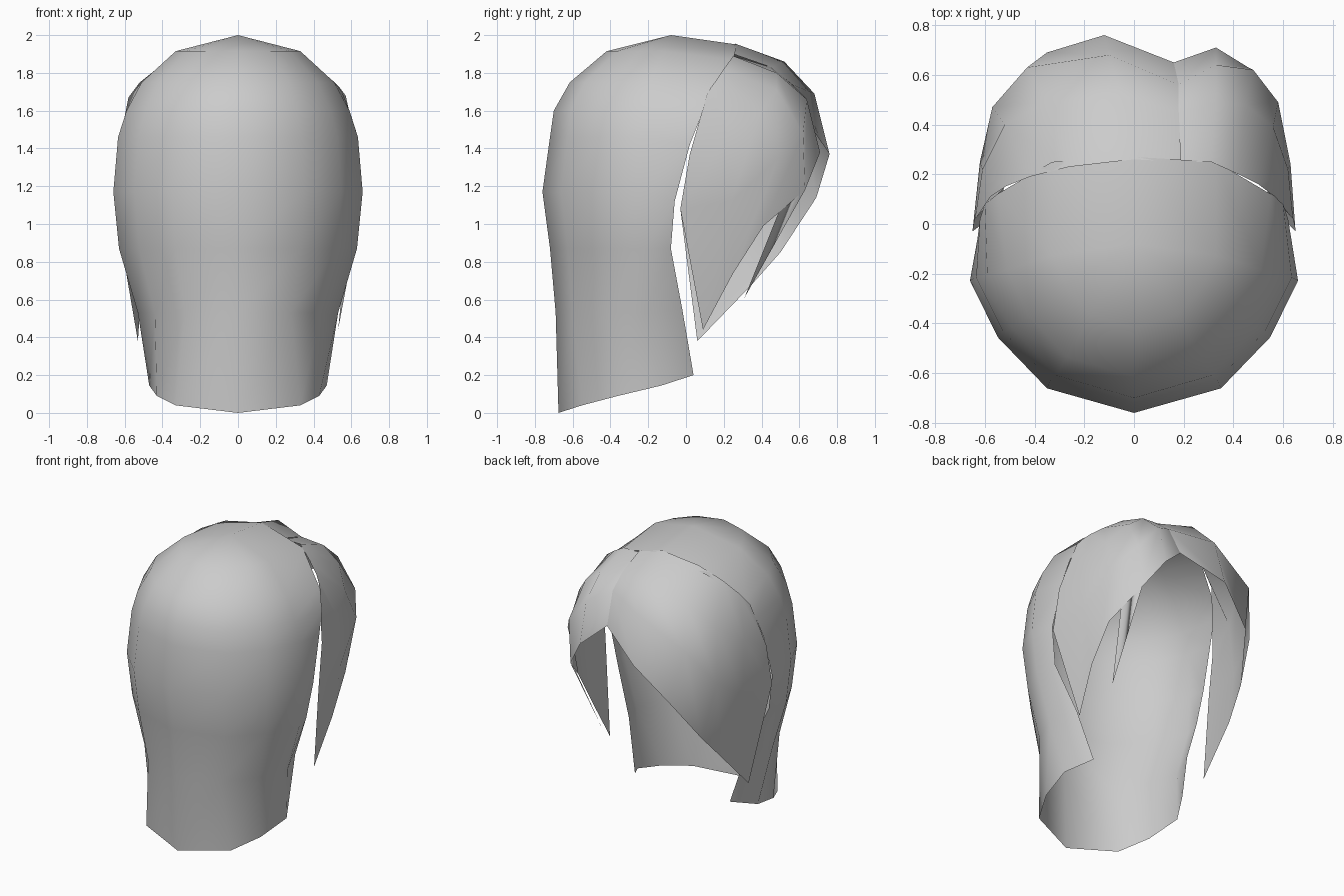
import bpy, bmesh
from mathutils import Vector


def loft(name, rows, extra=()):
    """Skin equal-length rows of points into one open, smooth shell."""
    bm = bmesh.new()
    grid = [[bm.verts.new(p) for p in row] for row in rows]
    for a, b in zip(grid, grid[1:]):
        for i in range(len(a) - 1):
            bm.faces.new((a[i], a[i + 1], b[i + 1], b[i]))
    for tri in extra:
        bm.faces.new([bm.verts.new(p) for p in tri])
    bmesh.ops.remove_doubles(bm, verts=bm.verts[:], dist=0.002)
    bmesh.ops.recalc_face_normals(bm, faces=bm.faces[:])
    bm.normal_update()
    mid = Vector((0, 0, 1))
    if sum(f.normal.dot(f.calc_center_median() - mid) for f in bm.faces) < 0:
        bmesh.ops.reverse_faces(bm, faces=bm.faces[:])
    for f in bm.faces:
        f.smooth = True
    me = bpy.data.meshes.new(name)
    bm.to_mesh(me)
    bm.free()
    ob = bpy.data.objects.new(name, me)
    bpy.context.collection.objects.link(ob)
    return ob


# Back hair: half-rings (z, half width, back y, front edge point), mirrored in x
rings = [
    (0.53, 0.53, -0.69, (0.46, -0.02, 0.55)),
    (0.87, 0.63, -0.72, (0.59, -0.08, 0.87)),
    (1.17, 0.66, -0.76, (0.63, -0.06, 1.12)),
    (1.46, 0.635, -0.72, (0.62, 0.02, 1.42)),
    (1.60, 0.59, -0.70, (0.60, 0.08, 1.57)),
    (1.75, 0.51, -0.615, (0.55, 0.12, 1.70)),
    (1.915, 0.33, -0.42, (0.33, 0.25, 1.87)),
]
half_rows = [[(0, -0.675, 0), (0.33, -0.55, 0.04), (0.43, -0.36, 0.09),
              (0.47, -0.13, 0.145), (0.37, 0.04, 0.2)]]
for z, w, yb, edge in rings:
    half_rows.append([(w * fx, yb * fy, z) for fx, fy in
                      ((0, 1), (0.53, 0.87), (0.83, 0.6), (1, 0.3))] + [edge])
half_rows.append([(0, -0.08, 2.0)] * 4 + [(0, 0.27, 1.95)])
full = [[(-x, y, z) for x, y, z in reversed(r[1:])] + r for r in half_rows]
loft("back_hair", full)

# Wide swept fringe: locks from the parting round to the left side, top to tip
wide_locks = [
    [(0.19, 0.25, 1.90), (0.18, 0.45, 1.83), (0.18, 0.56, 1.74), (0.16, 0.65, 1.53)],
    [(0.0, 0.26, 1.955), (-0.05, 0.52, 1.86), (-0.10, 0.68, 1.69), (-0.12, 0.76, 1.37)],
    [(-0.26, 0.23, 1.91), (-0.35, 0.49, 1.76), (-0.43, 0.63, 1.50), (-0.35, 0.69, 1.14)],
    [(-0.42, 0.19, 1.83), (-0.52, 0.40, 1.60), (-0.57, 0.47, 1.25), (-0.47, 0.50, 0.85)],
    [(-0.52, 0.15, 1.75), (-0.61, 0.22, 1.47), (-0.62, 0.25, 1.10), (-0.51, 0.34, 0.67)],
    [(-0.58, 0.11, 1.67), (-0.64, 0.02, 1.37), (-0.65, -0.03, 1.08), (-0.53, 0.06, 0.38)],
]
loft("wide_fringe", wide_locks)

# Narrow fringe on the right, ending in one long lock and a loose strand
narrow_locks = [
    [(0.18, 0.25, 1.89), (0.18, 0.45, 1.83), (0.18, 0.56, 1.74), (0.16, 0.65, 1.53)],
    [(0.31, 0.25, 1.89), (0.33, 0.48, 1.80), (0.33, 0.64, 1.66), (0.33, 0.71, 1.38)],
    [(0.42, 0.20, 1.82), (0.45, 0.48, 1.71), (0.48, 0.62, 1.48), (0.46, 0.63, 1.18)],
    [(0.50, 0.16, 1.76), (0.56, 0.39, 1.58), (0.58, 0.49, 1.35), (0.55, 0.41, 0.99)],
    [(0.54, 0.13, 1.72), (0.62, 0.22, 1.47), (0.63, 0.24, 1.12), (0.56, 0.25, 0.74)],
    [(0.57, 0.11, 1.68), (0.64, 0.02, 1.37), (0.65, -0.03, 1.08), (0.53, 0.09, 0.44)],
]
strand = [((0.46, 0.63, 1.18), (0.52, 0.49, 1.06), (0.44, 0.31, 0.61))]
loft("narrow_fringe", narrow_locks, strand)
